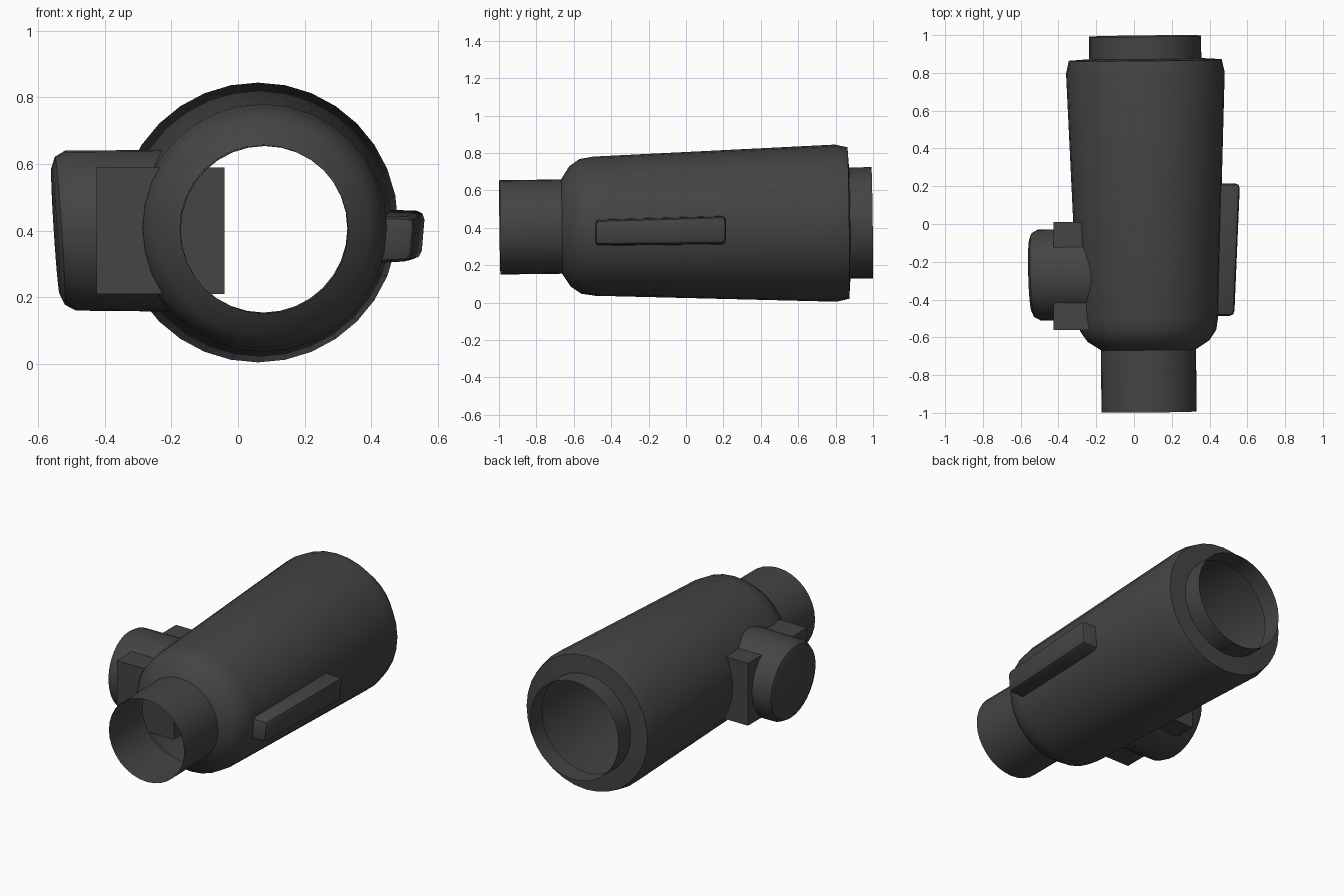
import bpy, bmesh, math
from mathutils import Vector

if "Cube" in bpy.data.objects:
    bpy.data.objects.remove(bpy.data.objects["Cube"])

dark = bpy.data.materials.new("dark_grey")
dark.diffuse_color = (0.058, 0.058, 0.058, 1)
dark.use_nodes = True
dark.node_tree.nodes["Principled BSDF"].inputs["Base Color"].default_value = dark.diffuse_color


def finish(bm, name, normals=True):
    if normals:
        bmesh.ops.recalc_face_normals(bm, faces=bm.faces)
    me = bpy.data.meshes.new(name)
    bm.to_mesh(me)
    bm.free()
    ob = bpy.data.objects.new(name, me)
    bpy.context.collection.objects.link(ob)
    me.materials.append(dark)
    bpy.ops.object.select_all(action='DESELECT')
    ob.select_set(True)
    bpy.context.view_layer.objects.active = ob
    bpy.ops.object.shade_smooth_by_angle(angle=math.radians(35))
    return ob


def loft(rings, name, cap):
    """Skin a list of point rings into a tube."""
    bm = bmesh.new()
    rows = [[bm.verts.new(p) for p in ring] for ring in rings]
    n = len(rows[0])
    for a, b in zip(rows, rows[1:]):
        for i in range(n):
            j = (i + 1) % n
            bm.faces.new((a[i], b[i], b[j], a[j]))
    if cap:
        bm.faces.new(rows[0])
        bm.faces.new(rows[-1])
        return finish(bm, name)
    return finish(bm, name, normals=False)


def circle(n):
    return [(math.cos(2 * math.pi * i / n), math.sin(2 * math.pi * i / n)) for i in range(n)]


# Housing: open hollow tube along a slightly tilted y axis
SX, SZ = -0.011, 0.0125
profile = [(-0.995, 0.252), (-0.665, 0.252), (-0.62, 0.322), (-0.565, 0.36), (-0.49, 0.372),
           (0.80, 0.420), (0.868, 0.405), (0.875, 0.297), (0.995, 0.297)]
rings = []
for y, r in profile:
    cx, cz = 0.08 + SX * (y + 1), 0.402 + SZ * (y + 1)
    rings.append([(cx + r * c, y - SX * r * c - SZ * r * s, cz + r * s) for c, s in circle(32)])
loft(rings, "housing", False)

# Side drum: lies along x, outer face leaning
rings = []
for x, r, lean in [(-0.19, 0.243, 0), (-0.503, 0.240, 0.07), (-0.535, 0.222, 0.066), (-0.548, 0.19, 0.064)]:
    rings.append([(x - lean * r * s - 0.03 * lean / 0.07 * r * c, -0.27 + r * c,
                   0.40 + r * s) for c, s in circle(32)])
loft(rings, "side_drum", True)


def block(name, corners, bevel=0.0, test=None):
    """Eight-cornered block: inner four corners then outer four."""
    bm = bmesh.new()
    v = [bm.verts.new(c) for c in corners]
    for f in ((0, 1, 2, 3), (4, 5, 6, 7), (0, 1, 5, 4), (1, 2, 6, 5), (2, 3, 7, 6), (3, 0, 4, 7)):
        bm.faces.new([v[i] for i in f])
    bmesh.ops.recalc_face_normals(bm, faces=bm.faces)
    if bevel:
        edges = [e for e in bm.edges if test(e)]
        bmesh.ops.bevel(bm, geom=edges, offset=bevel, segments=2, profile=0.5, affect='EDGES')
    return finish(bm, name)


# Mount block running through the housing wall behind the drum
x0, x1, y0, y1, z0, z1 = -0.425, -0.04, -0.56, 0.01, 0.21, 0.59
block("mount_block", [(x1, y0, z0), (x1, y1, z0), (x1, y1, z1), (x1, y0, z1),
                      (x0, y0, z0), (x0, y1, z0), (x0, y1, z1), (x0, y0, z1)])

# Side rail: long rounded bar following the taper of the housing
block("side_rail", [(0.40, -0.487, 0.303), (0.40, 0.215, 0.31), (0.40, 0.215, 0.465), (0.40, -0.487, 0.445),
                    (0.522, -0.487, 0.308), (0.551, 0.215, 0.315), (0.563, 0.215, 0.46), (0.533, -0.487, 0.44)],
      0.026, lambda e: max(v.co.x for v in e.verts) > 0.5)
